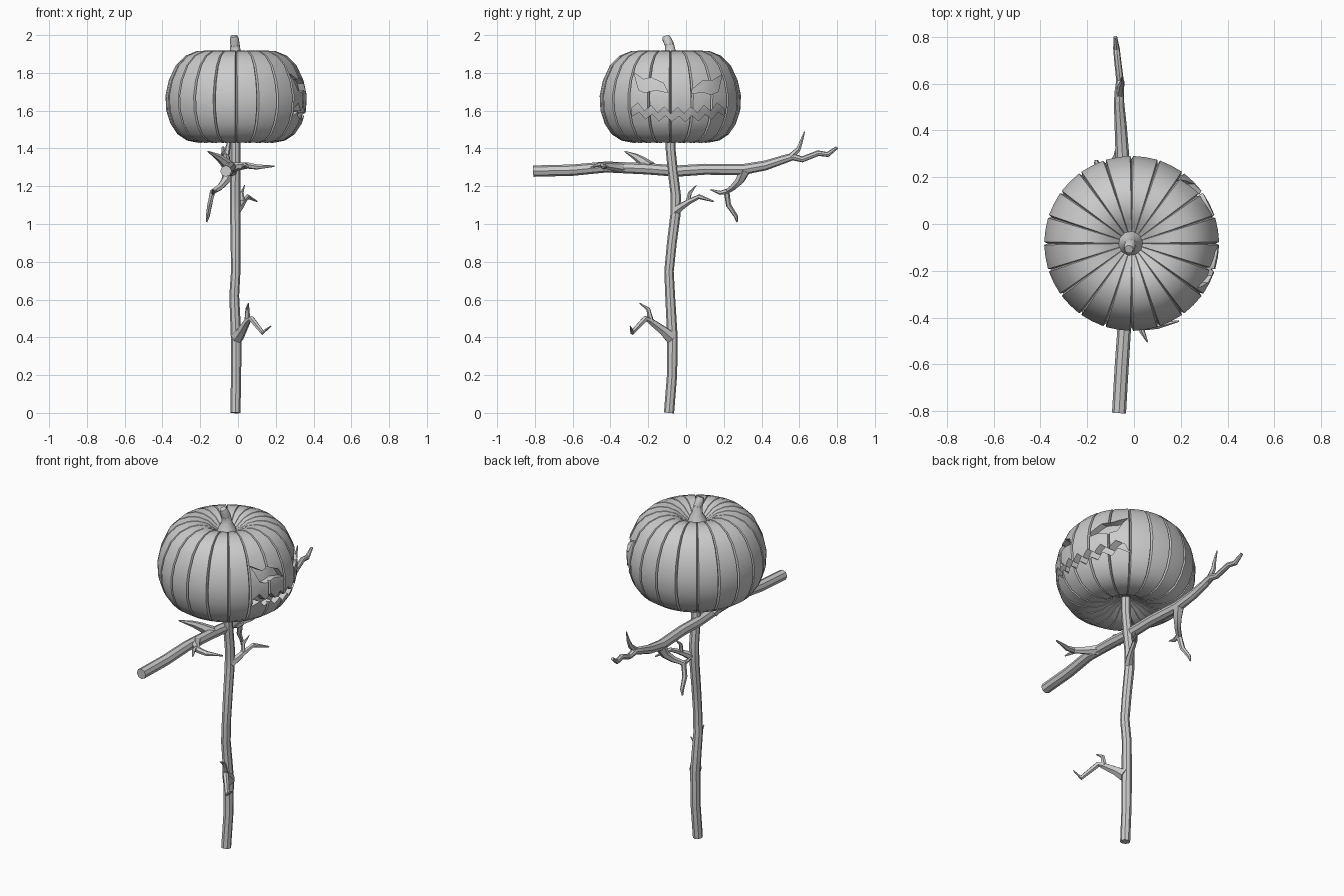
import bpy, bmesh
from math import sin, cos, pi, radians
from mathutils import Vector

CX, CY = -0.01, -0.083   # pumpkin axis


def finish(name, bm, angle=35):
    bmesh.ops.recalc_face_normals(bm, faces=bm.faces)
    me = bpy.data.meshes.new(name)
    bm.to_mesh(me)
    bm.free()
    ob = bpy.data.objects.new(name, me)
    bpy.context.collection.objects.link(ob)
    smooth(ob, angle)
    return ob


def smooth(ob, angle=35):
    bpy.ops.object.select_all(action='DESELECT')
    ob.select_set(True)
    bpy.context.view_layer.objects.active = ob
    bpy.ops.object.shade_smooth_by_angle(angle=radians(angle))


def skin(bm, rings):
    # bridge successive closed rings and cap both ends
    n = len(rings[0])
    for a, b in zip(rings, rings[1:]):
        for i in range(n):
            bm.faces.new((a[i], a[(i + 1) % n], b[(i + 1) % n], b[i]))
    bm.faces.new(rings[0])
    bm.faces.new(rings[-1][::-1])


def tube(name, paths, sides=8):
    # each path is a list of (x, y, z, radius)
    bm = bmesh.new()
    for pts in paths:
        P = [Vector(p[:3]) for p in pts]
        u = None
        rings = []
        for i, p in enumerate(P):
            t = (P[min(i + 1, len(P) - 1)] - P[max(i - 1, 0)]).normalized()
            if u is None:
                u = t.orthogonal()
            u = (u - t * u.dot(t)).normalized()
            v = t.cross(u)
            r = pts[i][3]
            rings.append([bm.verts.new(p + r * (cos(2 * pi * k / sides) * u + sin(2 * pi * k / sides) * v))
                          for k in range(sides)])
        skin(bm, rings)
    return finish(name, bm)


# Pumpkin body: lathe profile with twenty grooved segments
PROFILE = [(.03, 1.85), (.07, 1.875), (.11, 1.905), (.16, 1.918), (.21, 1.915), (.27, 1.89),
           (.32, 1.84), (.357, 1.76), (.374, 1.68), (.37, 1.60), (.347, 1.53), (.31, 1.475),
           (.26, 1.442), (.2, 1.43), (.13, 1.44), (.08, 1.47), (.03, 1.49)]


def pumpkin_mesh(name, groove, scale=1.0):
    bm = bmesh.new()
    rings = []
    for r, z in PROFILE:
        ring = []
        for s in range(20):
            for da, k in ((0, groove), (1.0, 1), (9, 0.998), (17.0, 1)):
                a = radians(18 * s + da)
                # grooves sink both inward and toward the middle height
                zz = 1.67 + (z - 1.67) * scale * (1 - (1 - k) * 0.6)
                ring.append(bm.verts.new((CX + r * k * scale * cos(a), CY + r * k * scale * sin(a), zz)))
        rings.append(ring)
    skin(bm, rings)
    return finish(name, bm)


def prism(name, shape):
    # outline in (y, z), pushed along x
    bm = bmesh.new()
    skin(bm, [[bm.verts.new((x, y, z)) for y, z in shape] for x in (0.12, 0.6)])
    ob = finish(name, bm)
    ob.hide_render = True
    return ob


def cut(target, tool):
    m = target.modifiers.new("cut", 'BOOLEAN')
    m.operation, m.solver, m.object = 'DIFFERENCE', 'EXACT', tool
    dg = bpy.context.evaluated_depsgraph_get()
    me = bpy.data.meshes.new_from_object(target.evaluated_get(dg))
    target.modifiers.clear()
    target.data = me


pumpkin = pumpkin_mesh("pumpkin", 0.96)
core = pumpkin_mesh("core_helper", 0.999, 0.91)
core.hide_render = True

# Carved face on the +x side: two jagged eyes and a zigzag mouth
eye_a = [(-.275, 1.80), (-.225, 1.765), (-.185, 1.775), (-.12, 1.745), (-.095, 1.695),
         (-.16, 1.71), (-.22, 1.695), (-.25, 1.71)]
eye_b = [(.19, 1.79), (.14, 1.76), (.09, 1.76), (.03, 1.71), (.03, 1.69),
         (.09, 1.70), (.13, 1.685), (.17, 1.70)]
upper, lower = [], []
N = 14
for i in range(N + 1):
    t = 2 * i / N - 1
    y = -0.045 + 0.245 * t
    lift = 0.03 * t * t
    zig = 0.018 if i % 2 else -0.018
    upper.append((y, 1.60 + lift + zig))
    lower.append((y + 0.006, 1.557 + lift + zig * 0.9))
mouth = upper + lower[::-1]
for nm, shape in (("eye_left", eye_a), ("eye_right", eye_b), ("mouth", mouth)):
    cutter = prism(nm + "_cutter", shape)
    cut(cutter, core)
    cut(pumpkin, cutter)
    bpy.data.objects.remove(cutter)
bpy.data.objects.remove(core)
smooth(pumpkin)

# Pumpkin stem
tube("pumpkin_stem", [[(-.015, -.083, 1.84, .06), (-.015, -.083, 1.885, .045), (-.015, -.083, 1.91, .03),
                       (-.016, -.088, 1.95, .025), (-.02, -.102, 1.98, .024), (-.022, -.108, 1.995, .018)]], 10)

# Upright pole
tube("pole", [[(-.014, -.09, 0, .027), (-.01, -.074, .2, .027), (-.01, -.072, .4, .028),
               (-.02, -.084, .62, .026), (-.012, -.09, .75, .025), (-.013, -.075, .9, .026),
               (-.015, -.056, 1.05, .027), (-.015, -.054, 1.15, .027), (-.014, -.07, 1.28, .027),
               (-.013, -.082, 1.4, .026), (-.013, -.083, 1.52, .026)]])

# Crossbar with forked tip
tube("crossbar", [[(-.064, -.808, 1.28, .03), (-.052, -.6, 1.285, .03), (-.04, -.42, 1.302, .029),
                   (-.035, -.2, 1.292, .03), (-.032, -.05, 1.28, .03), (-.04, .1, 1.29, .029),
                   (-.05, .3, 1.288, .029), (-.057, .42, 1.31, .026), (-.064, .52, 1.343, .022),
                   (-.063, .565, 1.357, .02), (-.06, .615, 1.342, .016), (-.07, .70, 1.375, .015),
                   (-.075, .75, 1.368, .014), (-.08, .80, 1.405, .008)]])
tube("crossbar_fork", [[(-.064, .54, 1.345, .018), (-.055, .595, 1.395, .014),
                        (-.05, .608, 1.43, .01), (-.052, .628, 1.49, .003)]], 6)

# Twigs: main stem plus a fork each
tube("low_twig", [
    [(-.005, -.08, .40, .036), (.02, -.12, .435, .026), (.05, -.19, .487, .018), (.07, -.215, .50, .016),
     (.13, -.285, .425, .013), (.175, -.295, .46, .003)],
    [(.05, -.185, .48, .017), (.05, -.2, .55, .011), (.055, -.245, .58, .003)]], 6)
tube("pole_twig", [
    [(-.01, -.055, 1.07, .026), (.012, -.02, 1.095, .02), (.03, .02, 1.12, .015), (.05, .07, 1.145, .013),
     (.10, .145, 1.12, .004)],
    [(.025, .01, 1.11, .014), (.02, .02, 1.165, .01), (.035, .055, 1.205, .002)]], 6)
tube("front_side_twig", [
    [(-.04, -.33, 1.297, .03), (0, -.39, 1.305, .022), (.05, -.44, 1.31, .017), (.10, -.435, 1.302, .014),
     (.192, -.415, 1.306, .004)],
    [(.03, -.425, 1.308, .016), (.035, -.46, 1.315, .012), (.058, -.505, 1.30, .003)]], 6)
tube("front_upper_twig", [
    [(-.04, -.19, 1.297, .035), (-.08, -.235, 1.335, .024), (-.105, -.265, 1.355, .018),
     (-.16, -.325, 1.385, .003)]], 6)
tube("hanging_twig", [
    [(-.05, .31, 1.285, .032), (-.065, .285, 1.23, .024), (-.095, .25, 1.195, .018), (-.135, .215, 1.17, .016),
     (-.15, .225, 1.10, .014), (-.16, .265, 1.04, .011), (-.166, .27, 1.01, .004)],
    [(-.125, .225, 1.175, .015), (-.13, .18, 1.165, .011), (-.135, .13, 1.182, .003)]], 6)
